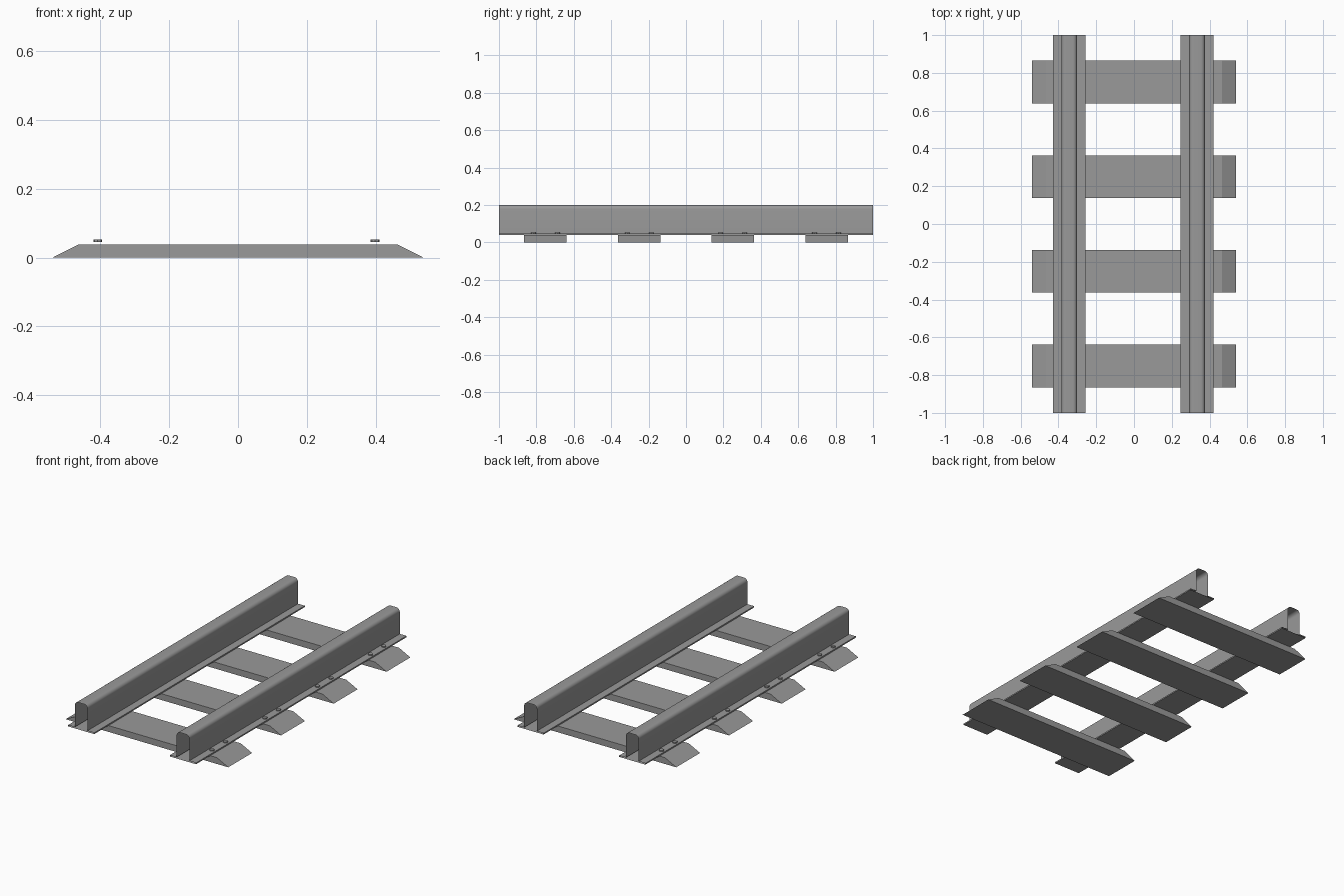
import bpy, bmesh, math

cube = bpy.data.objects.get("Cube")
if cube:
    bpy.data.objects.remove(cube)

steel = bpy.data.materials.new("mid_grey")
steel.use_nodes = True
GREY = (0.32, 0.32, 0.32, 1)
steel.diffuse_color = GREY
steel.node_tree.nodes["Principled BSDF"].inputs["Base Color"].default_value = GREY


def finish(name, bm):
    mesh = bpy.data.meshes.new(name)
    bm.to_mesh(mesh)
    bm.free()
    mesh.materials.append(steel)
    obj = bpy.data.objects.new(name, mesh)
    bpy.context.collection.objects.link(obj)
    return obj


def extrude_profile(name, profile, y0, y1, capped):
    """Sweep a clockwise (x, z) outline along y, with or without end faces."""
    bm = bmesh.new()
    front = [bm.verts.new((x, y0, z)) for x, z in profile]
    back = [bm.verts.new((x, y1, z)) for x, z in profile]
    n = len(profile)
    for i in range(n):
        j = (i + 1) % n
        bm.faces.new((front[i], front[j], back[j], back[i]))
    if capped:
        bm.faces.new(front[::-1])
        bm.faces.new(back)
    return finish(name, bm)


# Sleepers: flat timbers with sloping ends
SLEEPER_Y = (-0.752, -0.25, 0.25, 0.752)
SLEEPER = [(-0.541, 0), (-0.465, 0.038), (0.465, 0.038), (0.541, 0)]
for k, y in enumerate(SLEEPER_Y):
    extrude_profile(f"sleeper_{k + 1}", SLEEPER, y - 0.113, y + 0.113, True)

# Rails: hollow, open-ended box with a rounded head on a thin foot
BASE, FOOT, TOP = 0.038, 0.046, 0.2
HALF_FOOT, HALF_HEAD, RADIUS = 0.087, 0.042, 0.022
half = [(-HALF_FOOT, BASE), (-HALF_FOOT, FOOT), (-HALF_HEAD, FOOT)]
for i in range(7):
    a = math.radians(15 * i)
    half.append((-HALF_HEAD + RADIUS * (1 - math.cos(a)),
                 TOP - RADIUS + RADIUS * math.sin(a)))
rail_outline = half + [(-x, z) for x, z in reversed(half)]

for side, cx, out in (("right", -0.343, -1), ("left", 0.334, 1)):
    rail = extrude_profile(f"{side}_rail", [(cx + x, z) for x, z in rail_outline],
                           -1, 1, False)
    bpy.ops.object.select_all(action="DESELECT")
    rail.select_set(True)
    bpy.context.view_layer.objects.active = rail
    bpy.ops.object.shade_smooth_by_angle(angle=math.radians(40))

    # Bolts: two low heads per sleeper on the outer side of the foot
    bm = bmesh.new()
    for y in SLEEPER_Y:
        for dy in (-0.064, 0.064):
            made = bmesh.ops.create_cone(bm, cap_ends=True, segments=8,
                                         radius1=0.013, radius2=0.013, depth=0.007)
            bmesh.ops.translate(bm, verts=made["verts"],
                                vec=(cx + out * 0.065, y + dy, FOOT + 0.0035))
    finish(f"{side}_bolts", bm)
